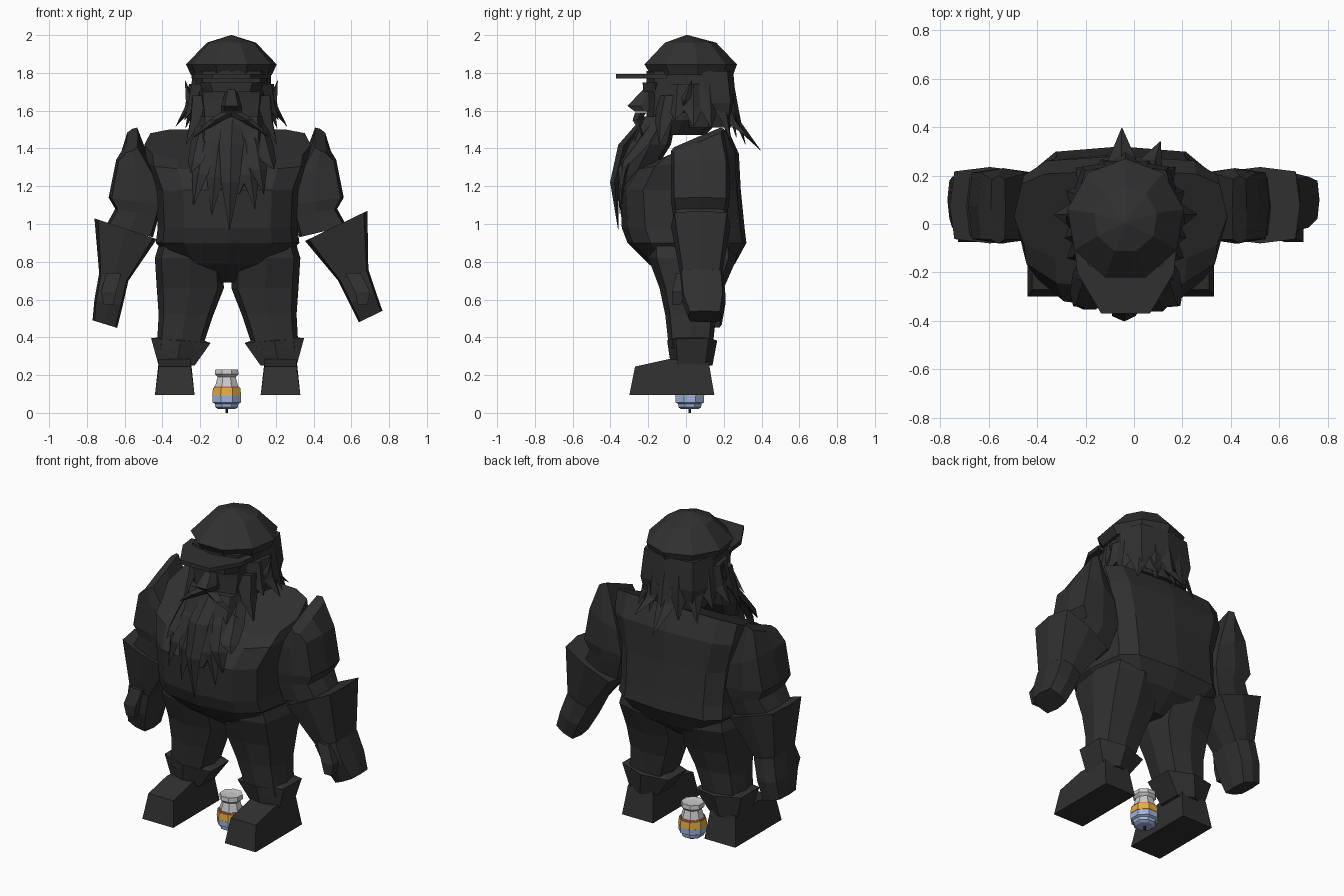
import bpy, bmesh, math
from mathutils import Vector

CX = -0.055  # symmetry axis of the figure


def material(name, rgb):
    m = bpy.data.materials.new(name)
    m.diffuse_color = (*rgb, 1)
    return m


DARK = material("dark", (0.03, 0.03, 0.03))
BLUE = material("blue", (0.35, 0.45, 0.72))
ORANGE = material("orange", (0.75, 0.42, 0.06))
RED = material("red", (0.65, 0.12, 0.05))


def loft(name, rings, mat=DARK):
    """Skin equal-length point rings into a closed flat-shaded solid."""
    bm = bmesh.new()
    vs = [[bm.verts.new(p) for p in r] for r in rings]
    n = len(vs[0])
    for a, b in zip(vs, vs[1:]):
        for i in range(n):
            bm.faces.new((a[i], a[(i + 1) % n], b[(i + 1) % n], b[i]))
    bm.faces.new(vs[0])
    bm.faces.new(vs[-1])
    bmesh.ops.remove_doubles(bm, verts=bm.verts, dist=0.0005)
    bmesh.ops.recalc_face_normals(bm, faces=bm.faces)
    me = bpy.data.meshes.new(name)
    bm.to_mesh(me)
    bm.free()
    ob = bpy.data.objects.new(name, me)
    bpy.context.collection.objects.link(ob)
    if mat:
        me.materials.append(mat)
    return ob


def ring(x0, z0, x1, z1, y0, y1, n=8, e=0.6, tilt=0.0, off=0.0, back=None):
    """Rounded section between two (x, z) points, spanning y0..y1."""
    raw = []
    for i in range(n):
        t = 2 * math.pi * (i + off) / n
        c, s = math.cos(t), math.sin(t)
        k = back if back and s > 0 else e  # squarer rear half if asked for
        raw.append((math.copysign(abs(c) ** k, c), math.copysign(abs(s) ** k, s)))
    mc, ms = max(abs(c) for c, s in raw), max(abs(s) for c, s in raw)
    pts = []
    for c, s in raw:
        c, s = c / mc, s / ms
        y = (y1 - y0) / 2 * s
        pts.append((x0 + (x1 - x0) * (c + 1) / 2, (y0 + y1) / 2 + y,
                    z0 + (z1 - z0) * (c + 1) / 2 + tilt * y))
    return pts


def level(cx, hw, y0, y1, z, **k):
    return ring(cx - hw, z, cx + hw, z, y0, y1, **k)


def strand(name, pts, w, d):
    """Pointed lock of hair: diamond section tapering along a path."""
    P = [Vector(p) for p in pts]
    out = Vector((P[0].x + 0.035, P[0].y - 0.02, 0)).normalized()
    side = out.cross(Vector((0, 0, 1)))
    prof = [0.8, 1.0, 0.75, 0.03] if len(P) == 4 else [1.0, 0.75, 0.03]
    loft(name, [[p + side * w * f, p + out * d * f, p - side * w * f, p - out * d * f]
                for p, f in zip(P, prof)])


def mirror(x):
    return 2 * CX - x


# torso with sloping shoulders
T = dict(n=12, e=0.7, back=0.5)
loft("torso", [level(CX, 0.05, -0.06, 0.14, 0.69, **T),
               level(CX, 0.28, -0.20, 0.26, 0.79, **T),
               level(CX, 0.38, -0.31, 0.32, 0.90, **T),
               level(CX, 0.37, -0.34, 0.31, 0.98, **T),
               level(CX, 0.38, -0.35, 0.29, 1.18, **T),
               level(CX, 0.43, -0.27, 0.28, 1.33, tilt=0.15, **T),
               level(CX, 0.44, -0.16, 0.22, 1.42, tilt=0.45, **T)])

# legs, boot cuffs and boots
leg = [(-0.41, -0.10, -0.20, 0.26, 0.92), (-0.44, -0.08, -0.20, 0.27, 0.82),
       (-0.43, -0.075, -0.14, 0.20, 0.66), (-0.42, -0.13, -0.11, 0.16, 0.52),
       (-0.43, -0.19, -0.09, 0.14, 0.34)]
boot = [(-0.30, 0.095), (-0.27, 0.245), (-0.09, 0.285), (0.12, 0.27), (0.15, 0.095)]
for side, f in (("left", lambda x: x), ("right", mirror)):
    loft(side + "_leg", [ring(f(a), z, f(b), z, y0, y1) for a, b, y0, y1, z in leg])
    loft(side + "_boot_cuff", [
        ring(f(-0.42), 0.25, f(-0.23), 0.25, -0.08, 0.14, n=6, off=0.5),
        ring(f(-0.46), 0.395, f(-0.145), 0.37, -0.10, 0.165, n=6, off=0.5),
        ring(f(-0.42), 0.40, f(-0.2), 0.39, -0.07, 0.13, n=6, off=0.5)])
    loft(side + "_boot", [[(f(x - (0.01 if z < 0.1 else -0.01) * s), y, z) for y, z in boot]
                          for x, s in ((-0.43, 1), (-0.24, -1))])

# arms: (inner x, inner z, outer x, outer z, y range, tilt)
upper_l = [(-0.53, 1.46, -0.59, 1.43, -0.08, 0.20, 0.42), (-0.43, 1.24, -0.645, 1.34, -0.08, 0.23, 0),
           (-0.40, 1.10, -0.685, 1.14, -0.08, 0.23, 0), (-0.42, 1.04, -0.65, 1.08, -0.07, 0.22, 0),
           (-0.45, 0.93, -0.70, 0.99, -0.06, 0.20, 0)]
upper_r = [(mirror(a) - 0.015, b, mirror(c) - 0.015, d, y0, y1, t)
           for a, b, c, d, y0, y1, t in upper_l]
fore_l = [(-0.43, 0.92, -0.76, 1.03, -0.08, 0.235), (-0.58, 0.70, -0.735, 0.74, -0.03, 0.19)]
fore_r = [(0.355, 0.91, 0.685, 1.07, -0.08, 0.235), (0.53, 0.70, 0.69, 0.76, -0.03, 0.19)]
hand_l = [(-0.58, 0.70, -0.735, 0.74, -0.04, 0.20), (-0.61, 0.57, -0.76, 0.60, -0.03, 0.21),
          (-0.64, 0.45, -0.77, 0.49, 0.01, 0.19)]
hand_r = [(0.53, 0.70, 0.69, 0.76, -0.04, 0.20), (0.59, 0.58, 0.73, 0.64, -0.03, 0.21),
          (0.64, 0.48, 0.765, 0.54, 0.01, 0.19)]
for side, up, fore, hand in (("left", upper_l, fore_l, hand_l), ("right", upper_r, fore_r, hand_r)):
    loft(side + "_upper_arm", [ring(*r[:6], tilt=r[6], e=0.35) for r in up])
    loft(side + "_forearm", [ring(*r, e=0.35) for r in fore])
    loft(side + "_hand", [ring(*r, e=0.4) for r in hand])
    a, b = hand[0], hand[1]
    loft(side + "_thumb", [level((a[0] + a[2]) / 2, 0.04, -0.05, 0.03, 0.74, n=4, off=0.5),
                           level((b[0] + b[2]) / 2, 0.04, -0.075, 0.0, 0.64, n=4, off=0.5),
                           level((b[0] + b[2]) / 2, 0.025, -0.07, -0.03, 0.57, n=4, off=0.5)])

# head, brow, nose, ears
HX = -0.035
loft("head", [level(HX, 0.10, -0.19, 0.10, 1.47), level(HX, 0.17, -0.21, 0.18, 1.55),
              level(HX, 0.185, -0.205, 0.20, 1.66), level(HX, 0.19, -0.21, 0.20, 1.81)])
loft("brow", [level(HX, 0.15, -0.225, -0.1, 1.70, n=6), level(HX, 0.17, -0.23, -0.1, 1.75, n=6)])
loft("nose", [level(HX, 0.055, -0.27, -0.17, 1.595, n=6), level(HX, 0.055, -0.31, -0.17, 1.625, n=6),
              level(HX, 0.025, -0.22, -0.17, 1.72, n=6)])
for s in (-1, 1):
    strand("ear", [(HX + s * 0.18, -0.02, 1.59), (HX + s * 0.22, 0.0, 1.66),
                   (HX + s * 0.245, 0.03, 1.76)], 0.04, 0.03)

# cap and peak
C = dict(n=9, e=1, off=0.25)
loft("cap", [level(HX, 0.215, -0.20, 0.25, 1.79, **C), level(HX, 0.24, -0.235, 0.27, 1.845, **C),
             level(HX, 0.13, -0.12, 0.16, 1.96, **C), level(HX, 0.003, 0.0, 0.01, 2.0, **C)])
loft("cap_peak", [[(HX + s * x, y, z) for s, x, y in
                   ((-1, 0.21, -0.1), (-1, 0.20, -0.2), (-1, 0.10, -0.37),
                    (1, 0.10, -0.37), (1, 0.20, -0.2), (1, 0.21, -0.1))] for z in (1.77, 1.795)])

# hair: solid back mass and jagged locks around it
loft("hair_mass", [level(HX, 0.19, 0.0, 0.24, 1.51), level(HX, 0.22, -0.04, 0.265, 1.64),
                   level(HX, 0.205, -0.08, 0.25, 1.81)])
for i in range(11):
    t = math.radians(-20 + 22 * i)
    c, s = math.cos(t), math.sin(t)
    flare = 0.075 + 0.03 * (i % 2)
    strand("hair_lock", [(HX + 0.19 * c, 0.03 + 0.19 * s, 1.74),
                         (HX + 0.22 * c, 0.03 + 0.22 * s, 1.62),
                         (HX + (0.19 + flare) * c, 0.03 + (0.18 + flare) * s,
                          1.55 - 0.10 * max(s, 0) - 0.03 * (i % 2))], 0.075, 0.035)
strand("back_lock", [(-0.05, 0.20, 1.66), (-0.05, 0.26, 1.54), (-0.05, 0.395, 1.39)], 0.08, 0.04)
strand("back_lock", [(0.07, 0.18, 1.66), (0.07, 0.24, 1.54), (0.11, 0.34, 1.45)], 0.07, 0.04)

# beard: central mass, hanging locks and moustache
loft("beard", [level(HX, 0.05, -0.36, -0.26, 1.16, n=8), level(HX, 0.11, -0.36, -0.18, 1.26, n=8),
               level(HX, 0.18, -0.30, -0.08, 1.42, n=8), level(HX, 0.17, -0.235, -0.05, 1.57, n=8)])
locks = [(-0.17, -0.25, 1.27), (-0.12, -0.235, 1.10), (-0.07, -0.14, 1.05),
         (-0.03, -0.045, 0.97), (0.0, 0.09, 1.08), (0.05, 0.135, 1.16), (0.10, 0.19, 1.29)]
for i, (x, tip, z) in enumerate(locks):
    o = abs(tip - HX)
    f = 0.012 * (i % 2)
    strand("beard_lock", [(x, -0.215 + 0.3 * o, 1.56), (x * 0.6 + tip * 0.4, -0.32 + 0.35 * o - f, 1.42),
                          (x * 0.3 + tip * 0.7, -0.37 + 0.25 * o - f, 1.26 + 0.35 * (z - 1.08)),
                          (tip, -0.36 + 0.1 * o, z)], 0.065, 0.03)
for s in (-1, 1):
    strand("moustache", [(HX + s * 0.01, -0.24, 1.59), (HX + s * 0.08, -0.26, 1.55),
                         (HX + s * 0.20, -0.23, 1.46)], 0.05, 0.03)
    strand("sideburn", [(HX + s * 0.17, -0.09, 1.68), (HX + s * 0.19, -0.12, 1.55),
                        (HX + s * 0.24, -0.14, 1.42)], 0.07, 0.04)

# small lantern standing between the boots
def turned(name, prof, mat):
    loft(name, [level(-0.06, r, 0.02 - r, 0.02 + r, z, n=8, e=1, off=0.5) for r, z in prof], mat)


turned("lantern_stem", [(0.007, 0.0), (0.007, 0.04)], DARK)
turned("lantern_base", [(0.045, 0.02), (0.06, 0.03), (0.062, 0.048), (0.075, 0.055), (0.075, 0.095)], BLUE)
turned("lantern_band", [(0.07, 0.085), (0.077, 0.09), (0.072, 0.132)], ORANGE)
turned("lantern_rim", [(0.068, 0.13), (0.066, 0.14)], RED)
turned("lantern_top", [(0.062, 0.138), (0.048, 0.19), (0.063, 0.205), (0.06, 0.23), (0.03, 0.225)], None)
